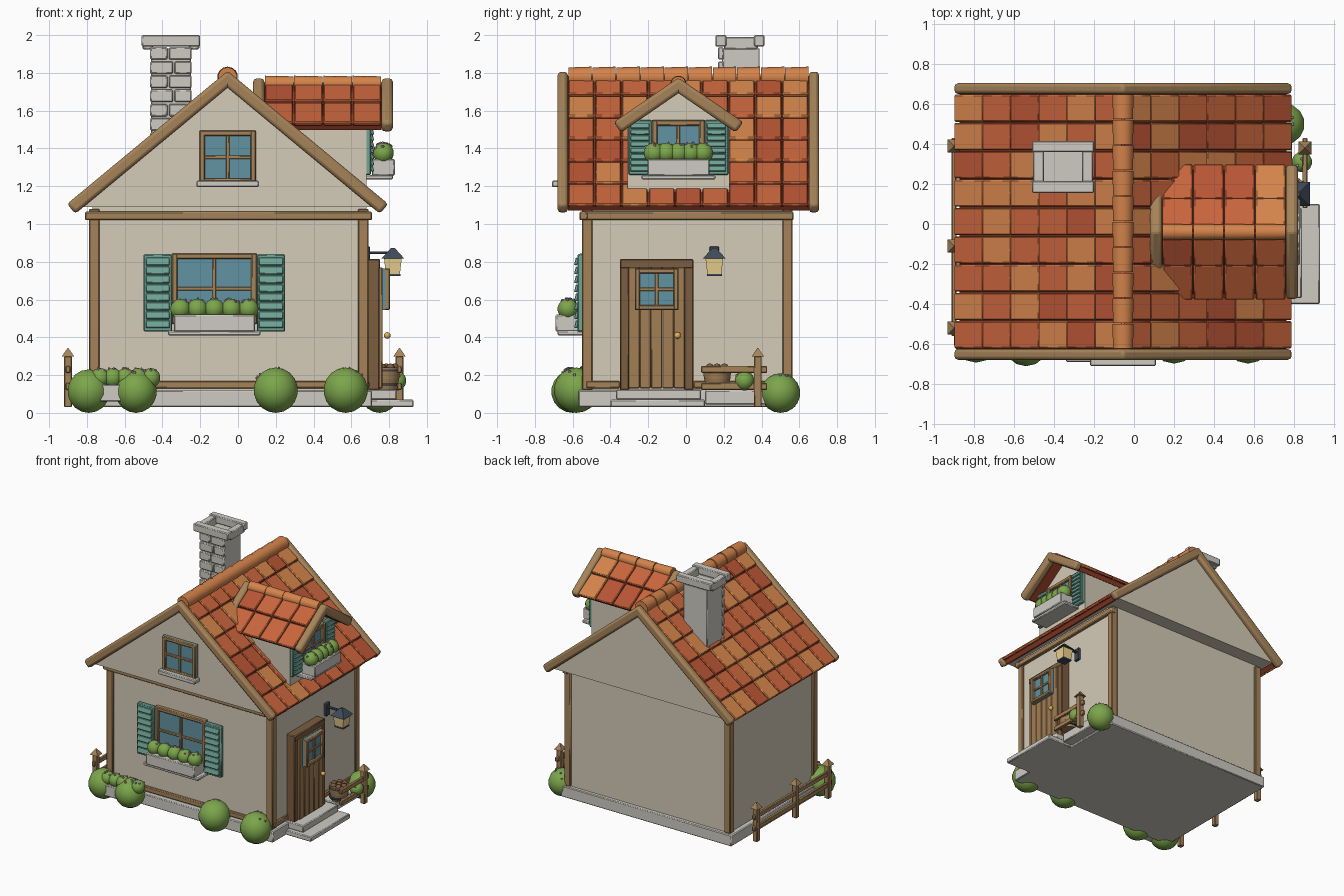
import bpy, bmesh, math, random
from mathutils import Matrix, Vector

if "Cube" in bpy.data.objects:
    bpy.data.objects.remove(bpy.data.objects["Cube"])

random.seed(4)
COL = dict(wall=(.66, .6, .48), stone=(.62, .6, .55), wood=(.38, .23, .1), dark=(.2, .11, .05),
           plank=(.36, .21, .09), teal=(.16, .38, .31), glass=(.12, .29, .36), leaf=(.2, .38, .07),
           tile_a=(.58, .13, .045), tile_b=(.66, .23, .07), tile_c=(.48, .09, .035), deck=(.3, .05, .02),
           iron=(.05, .07, .1), glow=(.85, .65, .28), brass=(.75, .45, .1), pink=(.8, .25, .4), lilac=(.45, .35, .7))
MATS = {}
for k, c in COL.items():
    MATS[k] = bpy.data.materials.new(k)
    MATS[k].diffuse_color = (*c, 1)
PARTS = {}
I = Matrix.Identity(4)
T = lambda x, y, z: Matrix.Translation((x, y, z))
RZ = Matrix.Rotation(math.pi / 2, 4, 'Z')     # turns a front-facing part to face +x


def part(name, mat, bevel=0):
    return PARTS.setdefault(name, (bmesh.new(), mat, bevel))[0]


def box(name, mat, x, y, z, M=I, bevel=.006):
    c = [(a + b) / 2 for a, b in (x, y, z)]
    s = [abs(b - a) for a, b in (x, y, z)]
    bmesh.ops.create_cube(part(name, mat, bevel), size=1, matrix=M @ T(*c) @ Matrix.Diagonal((*s, 1)))


def ball(name, mat, p, r, M=I, seg=14):
    bmesh.ops.create_uvsphere(part(name, mat), u_segments=seg, v_segments=max(4, seg * 2 // 3), radius=r, matrix=M @ T(*p))


def cone(name, mat, M, r1, r2, d, seg):
    bmesh.ops.create_cone(part(name, mat), cap_ends=True, segments=seg, radius1=r1, radius2=r2, depth=d, matrix=M)


def prism(name, mat, pts, y, M=I):
    bm = part(name, mat)
    f = bm.faces.new([bm.verts.new(M @ Vector((a, y[0], b))) for a, b in pts])
    ext = bmesh.ops.extrude_face_region(bm, geom=[f])['geom']
    f2 = [v for v in ext if isinstance(v, bmesh.types.BMVert)]
    bmesh.ops.translate(bm, verts=f2, vec=M.to_3x3() @ Vector((0, y[1] - y[0], 0)))
    bm.faces.new([v for v in f.verts][::-1]) if not f.is_valid else None


def bush(name, p, r, M=I, flowers=5):
    ball(name, 'leaf', p, r, M)
    for i in range(flowers):
        a, e = random.uniform(0, 6.28), random.uniform(.5, 1.4)
        d = Vector((math.cos(a) * math.cos(e), math.sin(a) * math.cos(e), math.sin(e)))
        c = random.choice(('pink', 'lilac'))
        ball(name + '_flowers_' + c, c, Vector(p) + d * r, .008, M, 6)


def roof(name, M, a, L, y, barges, cols, rows, caps, r):
    """Two tiled slopes with edge beams and ridge caps; local ridge runs along y."""
    for s in (1, -1):
        S = M @ Matrix.Rotation(s * a, 4, 'Y')
        box(name + '_deck', 'deck', (0, s * (L - .02)), y, (-.055, -.02), S, 0)
        for b in barges:
            box(name + '_edge_beam', 'wood', (-s * .01, s * L), b, (-.06, .008), S, .018)
        w, h = (y[1] - y[0]) / cols, L / rows
        for i in range(cols):
            for j in range(rows):
                m = random.choice(('tile_a', 'tile_a', 'tile_b', 'tile_c'))
                box(name + '_' + m, m, (0, s * (h - .002)), (y[0] + i * w + .003, y[0] + (i + 1) * w - .003),
                    (-.03, -.005), S @ T(s * j * h, 0, 0) @ Matrix.Rotation(-s * .06, 4, 'Y'))
    w = (y[1] - y[0]) / caps
    for i in range(caps):
        cone(name + '_ridge_caps', 'tile_b', M @ T(0, y[0] + (i + .5) * w, -.022) @ Matrix.Rotation(math.pi / 2, 4, 'X'),
             r, r * .92, w * .97, 14)


def window(name, M, w, h, f=.03):
    """Framed window with cross bars, centred on local x, sill at local z=0, facing local -y."""
    box(name + '_glass', 'glass', (-w / 2, w / 2), (-.012, .02), (0, h), M, 0)
    for s in (-1, 1):
        box(name + '_frame', 'wood', (s * w / 2, s * (w / 2 - f)), (-.035, .02), (0, h), M)
    for z in (0, h - f):
        box(name + '_frame', 'wood', (-w / 2, w / 2), (-.033, .02), (z, z + f), M)
    box(name + '_bars', 'wood', (-.009, .009), (-.024, .02), (0, h), M, .003)
    box(name + '_bars', 'wood', (-w / 2, w / 2), (-.022, .02), (h / 2 - .009, h / 2 + .009), M, .003)


def shutters(name, M, x0, x1, z0, z1):
    for s in (-1, 1):
        box(name, 'teal', (s * x0, s * x1), (-.025, .01), (z0, z1), M)
        n = 8
        h = (z1 - z0 - .03) / n
        for i in range(n):
            box(name + '_slats', 'teal', (s * (x0 + .012), s * (x1 - .012)), (-.008, .008), (-h * .42, h * .42),
                M @ T(0, -.03, z0 + .015 + (i + .5) * h) @ Matrix.Rotation(-.25, 4, 'X'), .003)


def flower_box(name, M, w, n, z, y0=-.03, y1=-.15):
    box(name, 'stone', (-w / 2, w / 2), (y1, y0), (z, z + .09), M)
    box(name + '_sill', 'stone', (-w / 2 - .03, w / 2 + .03), (y1 + .01, .01), (z - .02, z + .005), M)
    for i in range(n):
        bush(name + '_plants', ((i - (n - 1) / 2) * (w - .07) / (n - 1), (y0 + y1) / 2, z + .12), .055, M)


def fence(name, x, posts, rails):
    for y in posts:
        box(name + '_posts', 'wood', (x - .02, x + .02), (y - .02, y + .02), (.03, .3), bevel=.004)
        cone(name + '_tops', 'wood', T(x, y, .32) @ Matrix.Rotation(math.pi / 4, 4, 'Z'), .047, .004, .045, 4)
    for z in (.14, .23):
        box(name + '_rails', 'wood', (x - .012, x + .012), rails, (z - .018, z + .018), bevel=.004)


# foundation and door steps
box('foundation', 'stone', (-.81, .71), (-.57, .58), (.03, .12))
box('upper_step', 'stone', (.66, .84), (-.37, .08), (.07, .125))
box('lower_step', 'stone', (.66, .93), (-.4, .1), (.03, .07))
# walls, posts and beams
box('walls', 'wall', (-.77, .68), (-.53, .55), (.1, 1.1), bevel=0)
for x in (-.79, .635):
    for y in (-.55, .51):
        box('corner_posts', 'wood', (x, x + .057), (y, y + .055), (.12, 1.08))
box('front_beams', 'wood', (-.81, .71), (-.565, -.52), (1.02, 1.065))
box('front_beams', 'wood', (-.75, .65), (-.55, -.52), (.13, .17))
box('side_beams', 'wood', (.66, .705), (-.56, .57), (1.02, 1.065))
for y in ((-.53, -.35), (.04, .54)):
    box('side_beams', 'wood', (.66, .695), y, (.13, .17))
prism('gable', 'wall', [(-.82, 1.09), (.71, 1.09), (-.055, 1.745)], (-.645, .665))

# main roof and dormer
roof('main_roof', T(-.055, 0, 1.8), math.atan2(.7, .845), 1.097, (-.625, .65), ((-.68, -.625), (.65, .705)), 9, 6, 10, .055)
D = T(0, -.04, 0) @ RZ
prism('dormer_wall', 'wall', [(-.27, 1.17), (.27, 1.17), (.27, 1.54), (0, 1.715), (-.27, 1.54)], (-.68, -.1), D)
roof('dormer_roof', D @ T(0, 0, 1.765), math.atan2(.23, .335), .41, (-.76, -.14), ((-.82, -.76), (-.14, -.08)), 4, 2, 4, .042)
DW = T(.68, -.04, 0) @ RZ
window('dormer_window', DW @ T(0, 0, 1.28), .28, .27)
shutters('dormer_shutters', DW, .14, .265, 1.26, 1.55)
flower_box('dormer_flower_box', DW, .33, 5, 1.255)

# front windows
window('gable_window', T(-.055, -.645, 1.21), .3, .285)
box('gable_window_sill', 'stone', (-.22, .11), (-.71, -.63), (1.195, 1.23))
F = T(-.125, -.53, 0)
window('front_window', F @ T(0, 0, .47), .45, .375)
shutters('front_shutters', F @ T(0, -.02, 0), .225, .375, .43, .84)
flower_box('front_flower_box', F, .43, 5, .43, -.03, -.16)

# door
DR = T(.68, -.155, 0) @ RZ
for s in (-1, 1):
    box('door_frame', 'dark', (s * .195, s * .145), (-.07, .02), (.12, .81), DR)
box('door_frame', 'dark', (-.195, .195), (-.073, .02), (.765, .815), DR)
for i in range(5):
    box('door_planks', 'plank', (-.15 + i * .06, -.091 + i * .06), (-.085, .02), (.13, .77), DR, .004)
window('door_window', DR @ T(0, -.09, .545), .23, .22, .027)
ball('door_knob', 'brass', (.11, -.11, .41), .018, DR, 10)

# lantern
box('lantern_arm', 'iron', (.67, .82), (.14, .16), (.84, .855), bevel=.003)
box('lantern_plate', 'iron', (.675, .7), (.125, .175), (.78, .88), bevel=.003)
Q = Matrix.Rotation(math.pi / 4, 4, 'Z')
cone('lantern_glass', 'glow', T(.82, .15, .775) @ Q, .052, .066, .085, 4)
cone('lantern_roof', 'iron', T(.82, .15, .845) @ Q, .085, .015, .055, 4)
cone('lantern_base', 'iron', T(.82, .15, .73) @ Q, .056, .056, .012, 4)

# chimney
box('chimney_shaft', 'stone', (-.46, -.25), (.19, .39), (1.38, 1.93), bevel=.004)
for i in range(7):
    m = -.355 + (.015 if i % 2 else -.015)
    z = 1.42 + i * .075
    for x in ((-.465, m - .004), (m + .004, -.245)):
        box('chimney_bricks', 'stone', x, (.17, .2), (z, z + .066))
for y in ((.155, .215), (.36, .415)):
    box('chimney_cap', 'stone', (-.51, -.2), y, (1.94, 2.0))
for x in ((-.505, -.45), (-.26, -.205)):
    box('chimney_cap', 'stone', x, (.2, .38), (1.925, 1.99))

# fences, barrel, planters and bushes
fence('left_fence', -.9, (-.52, -.11, .39), (-.56, .43))
fence('right_fence', .855, (.38,), (.08, .43))
for z, r1, r2 in ((.155, .058, .07), (.21, .07, .075)):
    cone('barrel', 'plank', T(.785, .165, z), r1, r2, .06, 14)
for z in (.15, .225):
    cone('barrel_hoops', 'iron', T(.785, .165, z), .074, .076, .012, 14)
for i in range(7):
    a = i * math.tau / 6
    ball('barrel_soil', 'dark', (.785 + (.045 * math.cos(a) if i else 0), .165 + (.045 * math.sin(a) if i else 0), .24), .022, seg=8)
box('side_planter', 'stone', (.68, .79), (.1, .48), (.045, .12))
box('front_planter', 'stone', (-.76, -.49), (-.66, -.56), (.06, .15))
for i in range(5):
    bush('front_planter_plants', (-.73 + i * .067, -.61, .185), .052)
for x, y, r in ((-.79, -.58, .115), (-.54, -.6, .113), (.2, -.58, .12), (.57, -.58, .12), (.75, .5, .105)):
    bush('bushes', (x, y, r), r)
bush('bushes', (.84, .31, .17), .052)

# turn the collected parts into objects
for name, (bm, mat, bevel) in PARTS.items():
    bmesh.ops.recalc_face_normals(bm, faces=bm.faces)
    me = bpy.data.meshes.new(name)
    bm.to_mesh(me)
    bm.free()
    ob = bpy.data.objects.new(name, me)
    bpy.context.collection.objects.link(ob)
    me.materials.append(MATS[mat])
    me.shade_smooth()
    me.set_sharp_from_angle(angle=math.radians(40))
    if bevel:
        mod = ob.modifiers.new('bevel', 'BEVEL')
        mod.width, mod.segments = bevel, 2 if bevel > .01 else 1

for m in bpy.data.materials:
    if m.users and not m.is_grease_pencil:
        m.use_nodes = True
        m.node_tree.nodes["Principled BSDF"].inputs["Base Color"].default_value = m.diffuse_color
